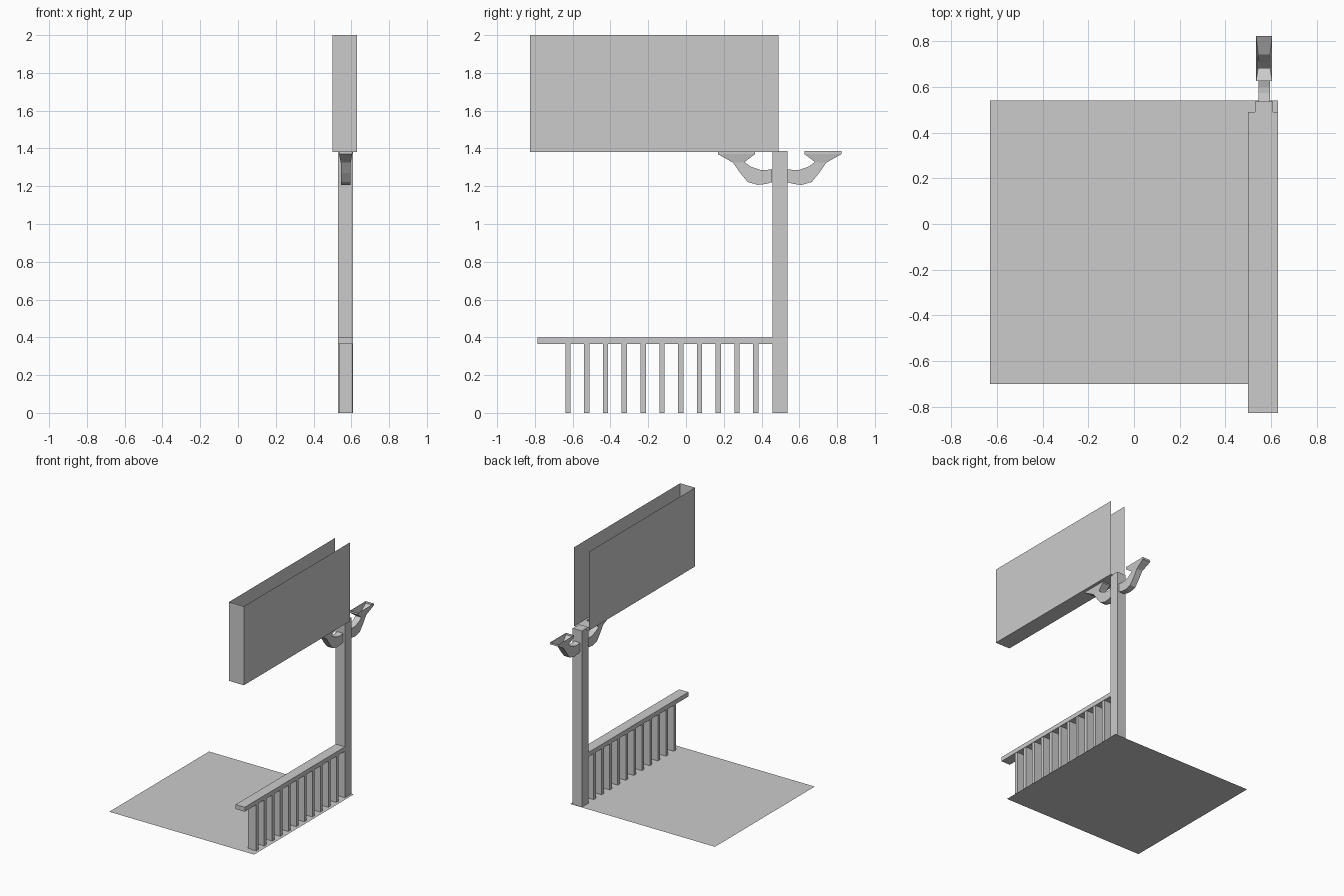
import bpy

if "Cube" in bpy.data.objects:
    bpy.data.objects.remove(bpy.data.objects["Cube"])

X = 0.57  # centre line of the post, railing and brackets


def make_mesh(name, verts, faces):
    me = bpy.data.meshes.new(name)
    me.from_pydata(verts, [], faces)
    me.update()
    ob = bpy.data.objects.new(name, me)
    bpy.context.collection.objects.link(ob)
    return ob


BOTTOM, TOP, FRONT = (0, 3, 2, 1), (4, 5, 6, 7), (0, 1, 5, 4)
RIGHT, BACK, LEFT = (1, 2, 6, 5), (2, 3, 7, 6), (3, 0, 4, 7)


def box(name, x0, x1, y0, y1, z0, z1, skip=()):
    verts = [(x, y, z) for z in (z0, z1)
             for x, y in ((x0, y0), (x1, y0), (x1, y1), (x0, y1))]
    faces = [f for f in (BOTTOM, TOP, FRONT, RIGHT, BACK, LEFT) if f not in skip]
    return make_mesh(name, verts, faces)


# Floor sheet
make_mesh("floor", [(-0.63, -0.70, 0), (0.63, -0.70, 0), (0.63, 0.54, 0), (-0.63, 0.54, 0)],
          [(0, 1, 2, 3)])

# Corner post and hand rail
box("post", X - 0.04, X + 0.04, 0.457, 0.537, 0, 1.386)
box("hand_rail", X - 0.04, X + 0.04, -0.787, 0.457, 0.365, 0.40)

# Balusters
for i in range(11):
    y = -0.625 + i * 0.0995
    box(f"baluster_{i + 1}", X - 0.036, X + 0.036, y - 0.014, y + 0.014, 0, 0.365)

# Upper fascia, open at the top and at the back end
box("fascia", 0.50, 0.63, -0.827, 0.49, 1.38, 2.0, skip=(TOP, BACK))

# Curved brackets: sections of (inner y, z), (outer y, z), half width; open at the pad
SECTIONS = [
    ((0.537, 1.290), (0.537, 1.221), 0.025),
    ((0.574, 1.285), (0.570, 1.212), 0.025),
    ((0.600, 1.287), (0.611, 1.207), 0.025),
    ((0.628, 1.296), (0.665, 1.222), 0.025),
    ((0.652, 1.305), (0.705, 1.270), 0.025),
    ((0.683, 1.328), (0.743, 1.325), 0.026),
    ((0.627, 1.370), (0.823, 1.370), 0.035),
    ((0.627, 1.386), (0.823, 1.386), 0.035),
]


def bracket(name, side):
    verts, faces = [], []
    for (ya, za), (yb, zb), w in SECTIONS:
        for sx, y, z in ((-1, ya, za), (1, ya, za), (1, yb, zb), (-1, yb, zb)):
            verts.append((X + sx * w, 0.496 + side * (y - 0.496), z))
    for s in range(len(SECTIONS) - 1):
        for k in range(4):
            a, b = s * 4 + k, s * 4 + (k + 1) % 4
            f = (a, a + 4, b + 4, b)
            faces.append(f if side > 0 else f[::-1])
    return make_mesh(name, verts, faces)


bracket("bracket_outer", 1)
bracket("bracket_inner", -1)
